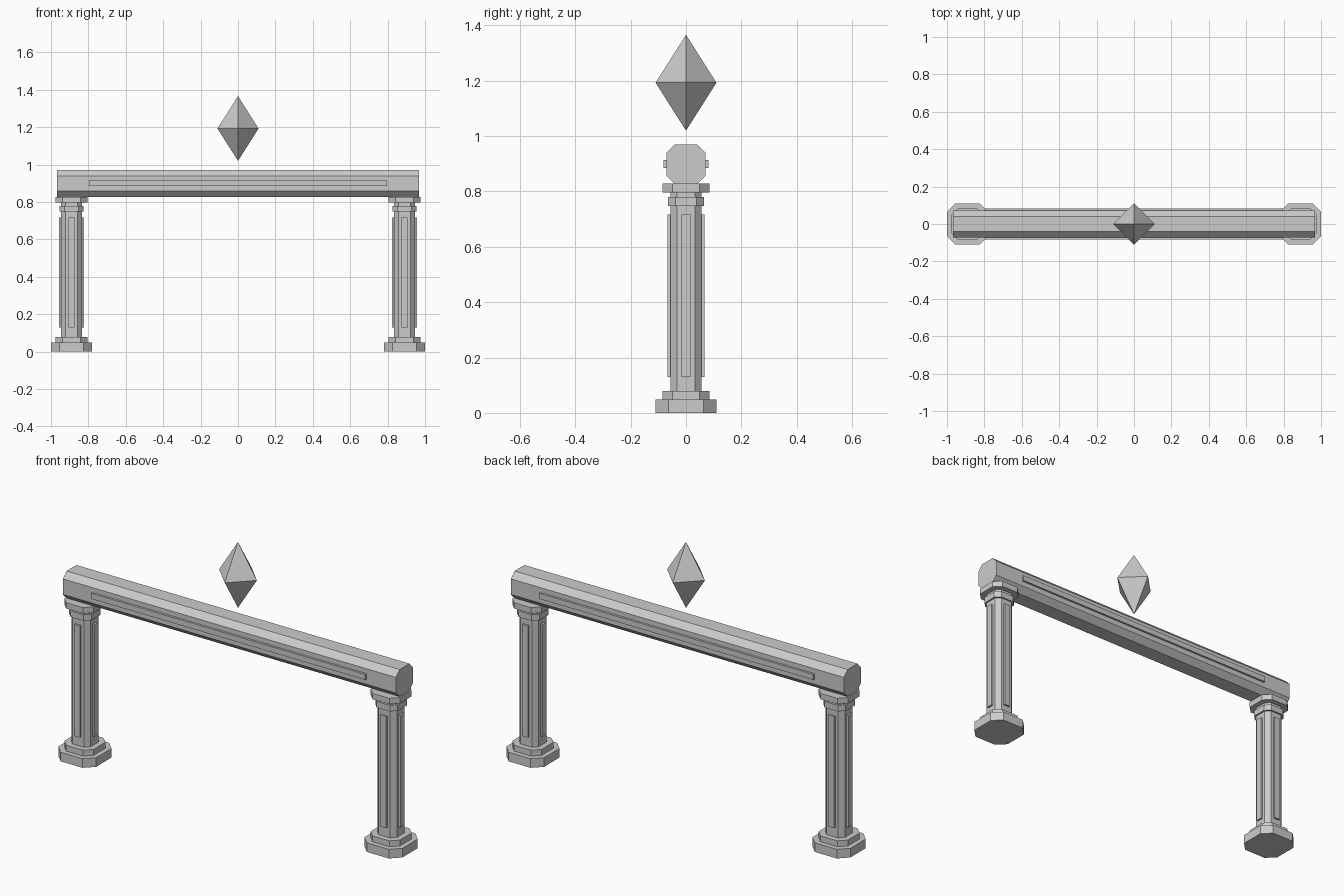
import bpy, bmesh
from mathutils import Matrix

if "Cube" in bpy.data.objects:
    bpy.data.objects.remove(bpy.data.objects["Cube"])


def finish(name, bm):
    bmesh.ops.recalc_face_normals(bm, faces=bm.faces)
    mesh = bpy.data.meshes.new(name)
    bm.to_mesh(mesh)
    bm.free()
    obj = bpy.data.objects.new(name, mesh)
    bpy.context.collection.objects.link(obj)
    return obj


def octagon(half, flat):
    return [(half, -flat), (half, flat), (flat, half), (-flat, half),
            (-half, flat), (-half, -flat), (-flat, -half), (flat, -half)]


def prism(name, half, flat, lo, hi):
    """Chamfered square extruded along z from lo to hi."""
    bm = bmesh.new()
    face = bm.faces.new([bm.verts.new((x, y, lo)) for x, y in octagon(half, flat)])
    ext = bmesh.ops.extrude_face_region(bm, geom=[face], use_keep_orig=True)
    top = [v for v in ext["geom"] if isinstance(v, bmesh.types.BMVert)]
    bmesh.ops.translate(bm, verts=top, vec=(0, 0, hi - lo))
    return finish(name, bm)


def box(name, size, centre):
    bm = bmesh.new()
    mat = Matrix.Translation(centre) @ Matrix.Diagonal((*size, 1))
    bmesh.ops.create_cube(bm, size=1, matrix=mat)
    return finish(name, bm)


# Columns: name, half width, half flat, bottom, top
tiers = [("base", 0.11, 0.064, 0, 0.048),
         ("base_step", 0.085, 0.049, 0.048, 0.079),
         ("shaft", 0.056, 0.033, 0.079, 0.797),
         ("neck_ring", 0.065, 0.038, 0.748, 0.78),
         ("capital", 0.085, 0.049, 0.797, 0.828)]

for side, cx in (("left", -0.89), ("right", 0.89)):
    for part, half, flat, lo, hi in tiers:
        prism(f"{side}_column_{part}", half, flat, lo, hi).location.x = cx
    # Raised strips on the four shaft faces
    for i, (dx, dy) in enumerate(((1, 0), (-1, 0), (0, 1), (0, -1))):
        size = (0.02 if dx else 0.034, 0.02 if dy else 0.034, 0.587)
        box(f"{side}_column_strip_{i + 1}", size,
            (cx + 0.056 * dx, 0.056 * dy, 0.4225))

# Chamfered beam lying along x
beam = prism("beam", 0.071, 0.041, -0.968, 0.968)
beam.data.transform(Matrix.Translation((0, 0, 0.899)) @ Matrix.Rotation(1.5707963, 4, 'Y'))

# Raised strips on the beam's front and back
for name, s in (("front", -1), ("back", 1)):
    box(f"beam_{name}_strip", (1.594, 0.022, 0.029), (0, 0.071 * s, 0.9))

# Floating crystal: two four-sided pyramids joined at the equator
bm = bmesh.new()
ring = [bm.verts.new(p) for p in ((0.11, 0, 1.193), (0, 0.11, 1.193),
                                  (-0.11, 0, 1.193), (0, -0.11, 1.193))]
for z in (1.366, 1.02):
    tip = bm.verts.new((0, 0, z))
    for i in range(4):
        bm.faces.new((ring[i], ring[(i + 1) % 4], tip))
finish("crystal", bm)
